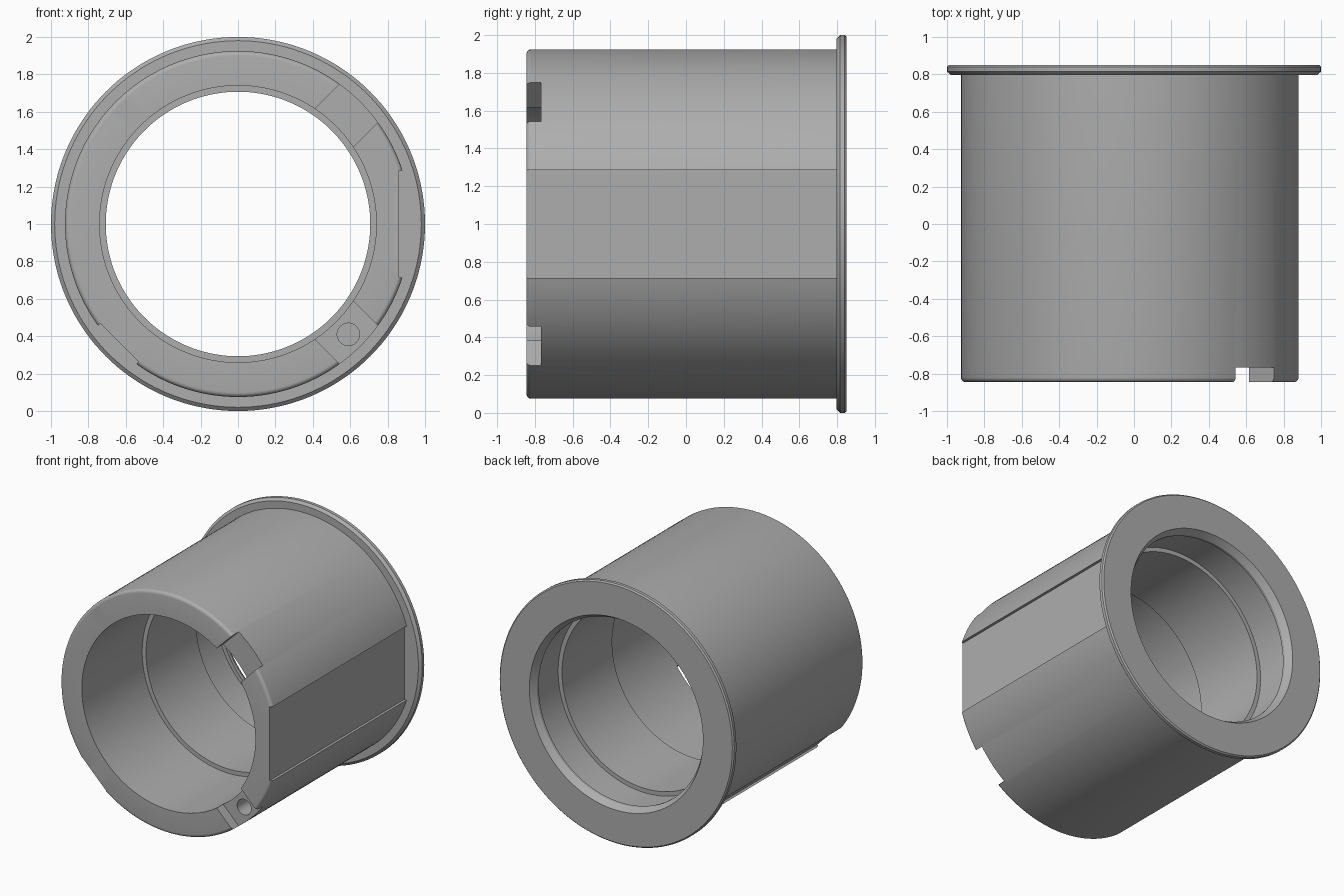
import bpy, bmesh, math
from mathutils import Matrix, Vector

cube = bpy.data.objects.get("Cube")
if cube:
    bpy.data.objects.remove(cube, do_unlink=True)

AXIS_Z = 1.0
SEGMENTS = 144

grey = bpy.data.materials.new("plain grey")
grey.use_nodes = True
grey.diffuse_color = (0.42, 0.42, 0.42, 1)
grey.node_tree.nodes["Principled BSDF"].inputs["Base Color"].default_value = grey.diffuse_color


def make_object(name, bm):
    bmesh.ops.recalc_face_normals(bm, faces=bm.faces)
    mesh = bpy.data.meshes.new(name)
    bm.to_mesh(mesh)
    bm.free()
    obj = bpy.data.objects.new(name, mesh)
    mesh.materials.append(grey)
    bpy.context.collection.objects.link(obj)
    return obj


def lathe(name, profile):
    """Revolve a closed (radius, y) profile about the horizontal axis."""
    bm = bmesh.new()
    rings = []
    for i in range(SEGMENTS):
        a = math.tau * i / SEGMENTS
        rings.append([bm.verts.new((r * math.cos(a), y, AXIS_Z + r * math.sin(a)))
                      for r, y in profile])
    n = len(profile)
    for i in range(SEGMENTS):
        a, b = rings[i], rings[(i + 1) % SEGMENTS]
        for j in range(n):
            k = (j + 1) % n
            bm.faces.new((a[j], a[k], b[k], b[j]))
    return make_object(name, bm)


def box_cutter(angle, r0, r1, half_width, y0, y1):
    """Block lying radially outward from the axis at the given angle."""
    bm = bmesh.new()
    bmesh.ops.create_cube(bm, size=1)
    bm.transform(Matrix.Translation((0, 0, AXIS_Z))
                 @ Matrix.Rotation(-math.radians(angle), 4, 'Y')
                 @ Matrix.Translation(((r0 + r1) / 2, (y0 + y1) / 2, 0))
                 @ Matrix.Diagonal((r1 - r0, y1 - y0, 2 * half_width, 1)))
    return make_object("box_cutter", bm)


def hole_cutter(start, end, radius):
    start, end = Vector(start), Vector(end)
    bm = bmesh.new()
    bmesh.ops.create_cone(bm, cap_ends=True, segments=40, radius1=radius,
                          radius2=radius, depth=(end - start).length)
    turn = (end - start).to_track_quat('Z', 'Y').to_matrix().to_4x4()
    bm.transform(Matrix.Translation((start + end) / 2) @ turn)
    return make_object("hole_cutter", bm)


def cut(target, cutter):
    cutter.hide_render = True
    mod = target.modifiers.new("cut", 'BOOLEAN')
    mod.operation = 'DIFFERENCE'
    mod.solver = 'EXACT'
    mod.object = cutter
    bpy.context.view_layer.objects.active = target
    bpy.ops.object.modifier_apply(modifier=mod.name)
    bpy.data.objects.remove(cutter, do_unlink=True)


# Sleeve: rounded front rim, chamfered rear flange, stepped bore
FRONT, BACK, SEAT = -0.845, 0.85, 0.797
OUTER, FILLET = 0.925, 0.025
rim = [(OUTER - FILLET + FILLET * math.sin(t), FRONT + FILLET - FILLET * math.cos(t))
       for t in (math.pi / 2 * i / 5 for i in range(6))]
flange = [(OUTER, SEAT), (0.98, SEAT), (1.0, SEAT + 0.018),
          (1.0, BACK - 0.01), (0.99, BACK)]
bore = [(0.74, BACK), (0.71, BACK - 0.05), (0.71, BACK - 0.07), (0.74, BACK - 0.07),
        (0.74, 0.5), (0.707, 0.5), (0.707, -0.11), (0.74, -0.11), (0.74, FRONT)]
sleeve = lathe("flanged_sleeve", rim + flange + bore)

# Flat-bottomed grooves along the outside: one wide, two narrow
for angle, floor, half_width in ((0, 0.86, 0.285), (135, 0.897, 0.145), (225, 0.897, 0.145)):
    cut(sleeve, box_cutter(angle, floor, 1.2, half_width, -1, SEAT))

# Two notches in the front rim, each with a screw hole in its floor
for side in (1, -1):
    cut(sleeve, box_cutter(45 * side, 0.6, 1.2, 0.145, -1, -0.768))
    x, z = 0.59, AXIS_Z + 0.59 * side
    cut(sleeve, hole_cutter((x, -1, z), (x, -0.5, z), 0.06))

# Radial drain hole underneath, near the flange
cut(sleeve, hole_cutter((0, 0.66, -0.2), (0, 0.66, 0.6), 0.06))

# Smooth round surfaces, crisp edges
bpy.ops.object.select_all(action='DESELECT')
sleeve.select_set(True)
bpy.context.view_layer.objects.active = sleeve
bpy.ops.object.shade_smooth_by_angle(angle=math.radians(25))
